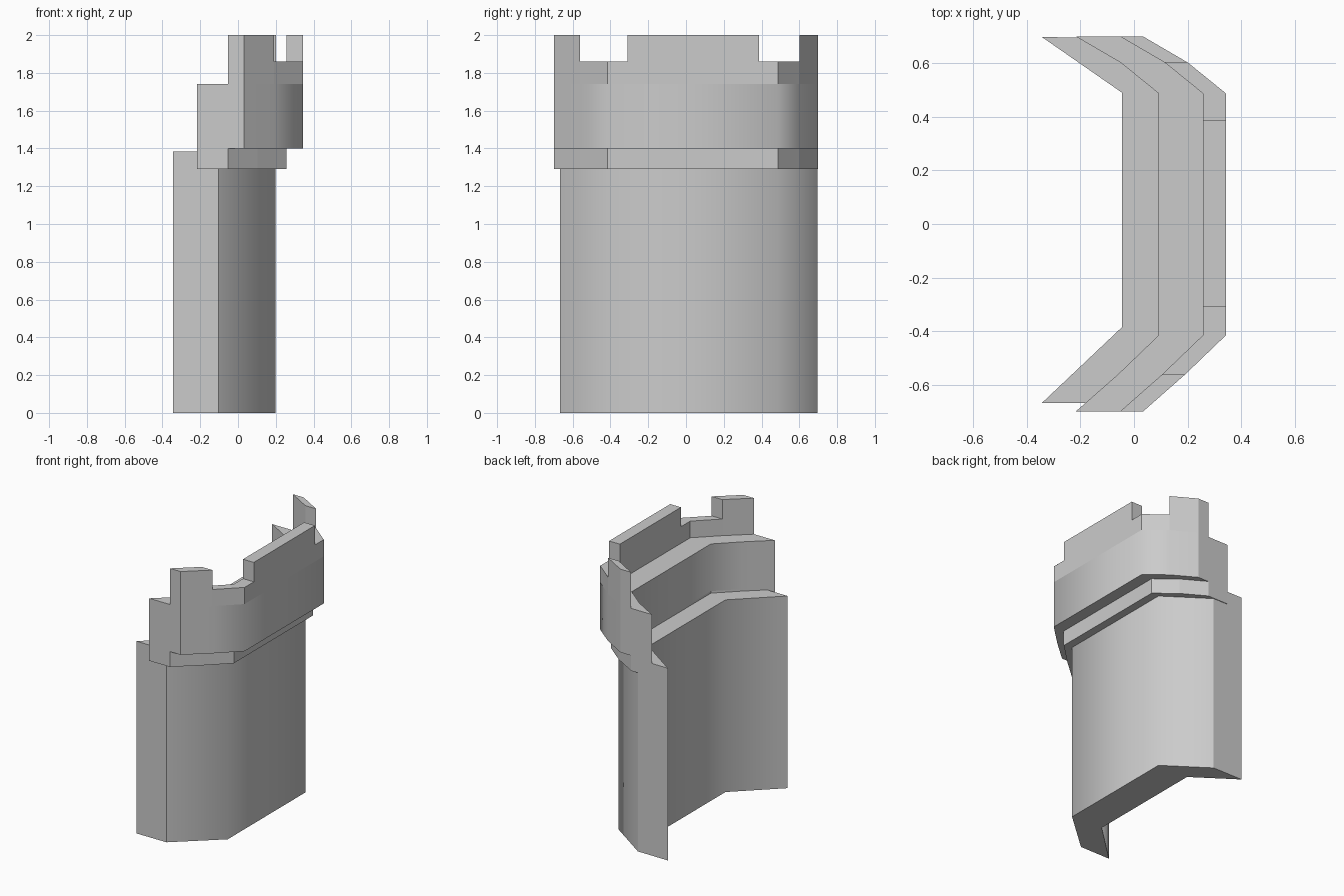
import bpy, bmesh

if "Cube" in bpy.data.objects:
    bpy.data.objects.remove(bpy.data.objects["Cube"])


def rail(x):
    """Bent plan line of the upper works; x is its straight middle run."""
    return [(x - .31, -.70), (x - .153, -.562), (x, -.415),
            (x, .487), (x - .142, .602), (x - .31, .70)]


def wall(name, inner, outer, z0, z1, smooth=False):
    """Solid wall between two plan lines with equal point counts."""
    bm = bmesh.new()
    rows = []
    for a, b in zip(inner, outer):
        rows.append([bm.verts.new((p[0], p[1], z))
                     for p, z in ((a, z0), (b, z0), (b, z1), (a, z1))])
    for r, s in zip(rows, rows[1:]):
        for i in range(4):
            j = (i + 1) % 4
            bm.faces.new((r[i], r[j], s[j], s[i]))
    bm.faces.new(rows[0])
    bm.faces.new(rows[-1][::-1])
    bmesh.ops.recalc_face_normals(bm, faces=bm.faces)
    # only the upright corner edges of a smooth wall are softened
    ends = set(rows[0] + rows[-1])
    for f in bm.faces:
        f.smooth = smooth
    for e in bm.edges:
        u, v = e.verts
        upright = abs(u.co.z - v.co.z) > .01
        side = all(abs(f.normal.z) < .5 for f in e.link_faces)
        e.smooth = smooth and side and (upright and u not in ends)
    me = bpy.data.meshes.new(name)
    bm.to_mesh(me)
    bm.free()
    ob = bpy.data.objects.new(name, me)
    bpy.context.collection.objects.link(ob)
    return ob


outer, parapet, walk = rail(.343), rail(.257), rail(.092)

# tall lower wall
wall("lower_wall",
     [(-.343, -.667), (-.045, -.385), (-.045, .49), (-.343, .697)],
     [(-.103, -.667), (.198, -.40), (.198, .487), (-.103, .695)],
     0, 1.385, True)

# stepped ledge, walkway and parapet
wall("ledge", walk, parapet, 1.29, 1.40)
wall("walkway", walk, outer, 1.40, 1.74, True)
wall("parapet", parapet, outer, 1.74, 1.86)

# merlons: one at each end and a long one in the middle
wall("front_merlon", parapet[:2], outer[:2], 1.86, 2)
wall("middle_merlon", [(.257, -.31), (.257, .386)],
     [(.343, -.31), (.343, .386)], 1.86, 2)
wall("back_merlon", parapet[4:], outer[4:], 1.86, 2)
